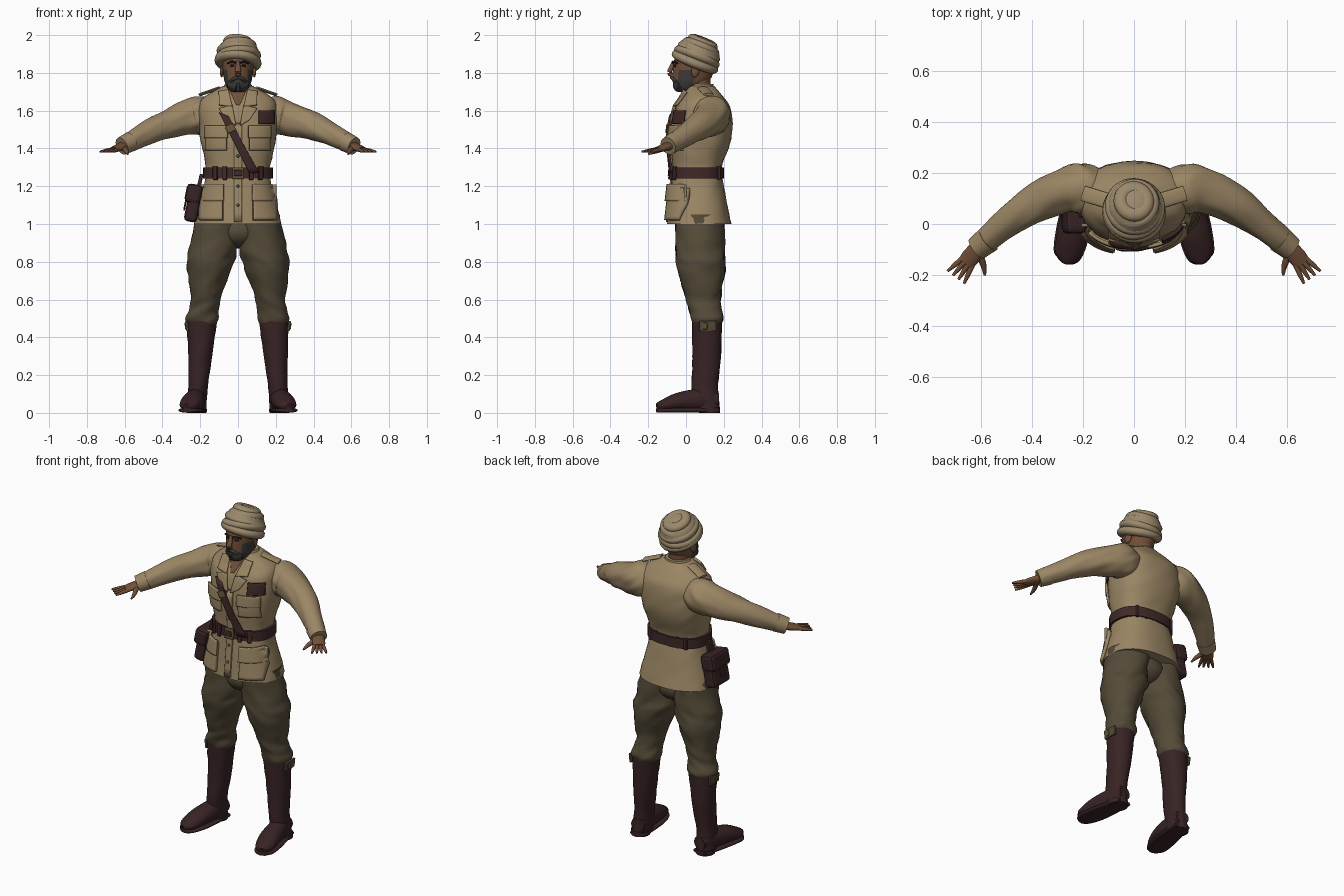
import bpy, bmesh, math
from mathutils import Vector, noise

cube = bpy.data.objects.get("Cube")
if cube:
    bpy.data.objects.remove(cube, do_unlink=True)


def material(name, *colour):
    m = bpy.data.materials.new(name)
    m.use_nodes = True
    m.diffuse_color = (*colour, 1)
    shader = next(node for node in m.node_tree.nodes if node.type == "BSDF_PRINCIPLED")
    shader.inputs["Base Color"].default_value = (*colour, 1)
    return m


KHAKI = material("khaki cloth", .33, .24, .13)
TURBAN = material("turban cloth", .33, .25, .15)
OLIVE = material("olive trousers", .09, .07, .04)
BOOT = material("maroon boot leather", .04, .017, .018)
BELT = material("brown belt leather", .05, .022, .021)
SKIN = material("brown skin", .17, .08, .04)
BEARD = material("grey beard", .05, .046, .044)
DARK = material("dark hair", .015, .01, .01)
BRASS = material("dull brass", .13, .09, .04)
SIDES = 40


def finish(bm, name, mat):
    bmesh.ops.recalc_face_normals(bm, faces=bm.faces)
    mesh = bpy.data.meshes.new(name)
    bm.to_mesh(mesh)
    bm.free()
    mesh.materials.append(mat)
    mesh.shade_smooth()
    mesh.set_sharp_from_angle(angle=math.radians(50))
    ob = bpy.data.objects.new(name, mesh)
    bpy.context.collection.objects.link(ob)
    return ob


def spline(points, steps=6):
    """Catmull-Rom through tuples of any length."""
    out = []
    last = len(points) - 1
    for i in range(last):
        quad = (points[max(i - 1, 0)], points[i], points[i + 1], points[min(i + 2, last)])
        for k in range(steps):
            t = k / steps
            out.append(tuple(b + t / 2 * (c - a + t * (2 * a - 5 * b + 4 * c - d + t * (3 * (b - c) + d - a)))
                             for a, b, c, d in zip(*quad)))
    return out + [points[last]]


def rounded(value, power):
    return math.copysign(abs(value) ** (2 / power), value)


def sweep(name, points, mat, side=1, upright=False, power=2, fold=0):
    """Skin ellipses (x, y, z, half width, optional half height) along a path."""
    rows = spline([(p[0] * side, *p[1:4], p[-1]) for p in points])
    bm = bmesh.new()
    rings = []
    for i, (x, y, z, width, height) in enumerate(rows):
        u, v = Vector((1, 0, 0)), Vector((0, 1, 0))
        if not upright:
            after, before = rows[min(i + 1, len(rows) - 1)], rows[max(i - 1, 0)]
            along = Vector(after[:3]) - Vector(before[:3])
            u = along.cross(Vector((0, 0, 1))).normalized()
            v = u.cross(along).normalized()
        ring = []
        for k in range(SIDES):
            angle = math.tau * k / SIDES
            offset = u * width * rounded(math.cos(angle), power) + v * height * rounded(math.sin(angle), power)
            p = Vector((x, y, z)) + offset
            crease = noise.noise(Vector((p.x * 9, p.y * 9, p.z * 22 + p.x * 14 * side)))
            ring.append(bm.verts.new(p + offset * fold * crease))
        rings.append(ring)
    for low, high in zip(rings, rings[1:]):
        for k in range(SIDES):
            n = (k + 1) % SIDES
            bm.faces.new((low[k], low[n], high[n], high[k]))
    bm.faces.new(rings[0])
    bm.faces.new(rings[-1])
    return finish(bm, name, mat)


def column(name, rings, mat, **options):
    """Upright sweep on the centre line from (y, z, half width, half depth)."""
    return sweep(name, [(0, *ring) for ring in rings], mat, upright=True, **options)


def box(name, location, size, mat, rotation=(0, 0, 0), bevel=.005):
    bpy.ops.mesh.primitive_cube_add(size=1, location=location, rotation=rotation)
    ob = bpy.context.object
    ob.name = name
    ob.scale = size
    bpy.ops.object.transform_apply(location=False, rotation=False, scale=True)
    ob.data.materials.append(mat)
    soft = ob.modifiers.new("soft edges", "BEVEL")
    soft.width, soft.segments = bevel, 2


def ball(name, location, size, mat, rotation=(0, 0, 0)):
    bpy.ops.mesh.primitive_uv_sphere_add(segments=24, ring_count=12, radius=1, location=location, rotation=rotation)
    ob = bpy.context.object
    ob.name = name
    ob.scale = size
    ob.data.materials.append(mat)
    ob.data.shade_smooth()


# Jacket body, from hem to neck
JACKET = [(.07, 1, .23, .17), (.06, 1.2, .18, .14), (.06, 1.3, .17, .13), (.08, 1.45, .2, .16),
          (.09, 1.6, .21, .15), (.09, 1.67, .18, .11), (.08, 1.73, .08, .07)]
BOXY = 2.4
column("jacket", JACKET, KHAKI, power=BOXY, fold=.03)
OUTLINE = spline(JACKET)


def front_y(x, z):
    """Depth of the jacket front at a given point."""
    for low, high in zip(OUTLINE, OUTLINE[1:]):
        if z <= high[1]:
            break
    t = min((z - low[1]) / (high[1] - low[1]), 1)
    y, _, width, depth = (a + t * (b - a) for a, b in zip(low, high))
    return y - depth * (1 - min(abs(x) / width, .98) ** BOXY) ** (1 / BOXY)


def patch(name, corners, mat, lift=0, thick=.012, side=1, cells=10):
    """Plate that follows the jacket front, from four (x, z) corners."""
    a, b, c, d = (Vector(corner) for corner in corners)
    bm = bmesh.new()
    grid = []
    for i in range(cells + 1):
        start, end = a.lerp(d, i / cells), b.lerp(c, i / cells)
        row = [start.lerp(end, j / cells) for j in range(cells + 1)]
        grid.append([bm.verts.new((p.x * side, front_y(p.x, p.y) - lift - thick / 2, p.y)) for p in row])
    for low, high in zip(grid, grid[1:]):
        for j in range(cells):
            bm.faces.new((low[j], low[j + 1], high[j + 1], high[j]))
    ob = finish(bm, name, mat)
    shell = ob.modifiers.new("thickness", "SOLIDIFY")
    shell.thickness, shell.offset = thick, 0


def rect(left, right, bottom, top):
    return [(left, bottom), (right, bottom), (right, top), (left, top)]


def pocket(name, left, right, bottom, top, side, puff):
    fold_line = top - (top - bottom) * .4
    patch(name, rect(left, right, bottom, top), KHAKI, 0, puff, side)
    patch(name + "_flap", rect(left - .005, right + .005, fold_line, top + .02), KHAKI, puff - .006, .014, side)


# Open neck, placket and buttons
patch("shirt_front", [(-.01, 1.53), (.01, 1.53), (.06, 1.7), (-.06, 1.7)], KHAKI, .002, .006)
patch("open_throat", [(-.01, 1.63), (.01, 1.63), (.04, 1.7), (-.04, 1.7)], SKIN, .006, .006)
patch("placket", rect(-.02, .02, 1.01, 1.53), KHAKI, 0, .008)
for z in (1.1, 1.2, 1.36, 1.44):
    ball("button", (0, front_y(0, z) - .01, z), (.008, .006, .008), BRASS)
column("neck_collar", [(.075, 1.69, .1, .08), (.08, 1.74, .07, .065)], KHAKI)

# Belt with buckle and keepers, cross strap and chest badge
column("belt", [(.06, z, .185, .14) for z in (1.24, 1.3)], BELT, power=BOXY)
patch("belt_buckle", rect(-.03, .03, 1.24, 1.3), BRASS, .012, .008)
patch("buckle_centre", rect(-.02, .02, 1.255, 1.285), BELT, .018, .006)
for x in (-.12, -.07, .07, .12):
    patch("belt_keeper", rect(x - .01, x + .01, 1.235, 1.305), BELT, .01)
    box("back_belt_keeper", (x, .19 - abs(x) / 7, 1.27), (.02, .02, .07), BELT)
patch("cross_strap", [(.06, 1.27), (.11, 1.27), (-.05, 1.57), (-.1, 1.59)], BELT, .014)
patch("strap_buckle", [(-.05, 1.48), (-.01, 1.5), (-.03, 1.53), (-.07, 1.51)], BRASS, .024, .007)
patch("chest_badge", rect(.11, .19, 1.53, 1.6), BELT, .008)

# Hip pouch, tilted outward at the bottom
TILT = (0, .2, 0)
box("pouch", (-.235, .05, 1.11), (.07, .16, .2), BOOT, TILT, .02)
box("pouch_flap", (-.235, .05, 1.16), (.085, .175, .1), BOOT, TILT, .02)
box("pouch_tab", (-.28, .05, 1.1), (.01, .03, .06), BELT, TILT)
box("pouch_hanger", (-.2, .05, 1.23), (.02, .05, .07), BELT, TILT)

# Parts that repeat on both sides
FOOT = [(.21, .17, .07, .04), (.22, .1, .07, .05, .06), (.24, -.03, .06, .06, .05),
        (.26, -.12, .04, .05, .03), (.27, -.15, .03, .02)]
SOLE = [(x, y, .014, width + .006, .012) for x, y, _, width, *_ in FOOT]
across, along = Vector((.8, .6, 0)), Vector((.6, -.8, -.15))
knuckles = Vector((.65, -.145, 1.395))

for side, label in ((1, "left_"), (-1, "right_")):
    # Jacket details
    patch(label + "collar", [(.03, 1.62), (.1, 1.63), (.1, 1.7), (.05, 1.71)], KHAKI, .006, .014, side)
    patch(label + "lapel", [(.01, 1.52), (.06, 1.55), (.1, 1.61), (.03, 1.63)], KHAKI, .004, .014, side)
    pocket(label + "chest_pocket", .06, .17, 1.39, 1.5, side, .014)
    pocket(label + "skirt_pocket", .08, .2, 1.02, 1.19, side, .024)
    sweep(label + "shoulder_strap", [(.1, .09, 1.72, .03, .008), (.2, .12, 1.685, .03, .008)], KHAKI, side)

    # Arm and hand
    sweep(label + "sleeve", [(.13, .12, 1.58, .08), (.2, .135, 1.575, .1), (.27, .13, 1.56, .09),
                             (.42, .06, 1.51, .07), (.61, -.09, 1.415, .045)], KHAKI, side, fold=.11)
    sweep(label + "cuff", [(.57, -.06, 1.435, .053), (.615, -.095, 1.413, .048)], KHAKI, side)
    sweep(label + "palm", [(.59, -.07, 1.42, .03, .025), (.64, -.13, 1.4, .036, .018),
                           (.66, -.155, 1.395, .03, .012)], SKIN, side)
    for i in range(4):
        spread = across * (i - 1.5)
        base = knuckles + spread * .015
        tip = base + along * .08 + spread * .012
        path = [(*base.lerp(tip, t), .011 - t * t * .006) for t in (-.1, .5, 1)]
        sweep(f"{label}finger_{i}", path, SKIN, side)
    sweep(label + "thumb", [(.61, -.11, 1.405, .016), (.59, -.16, 1.385, .012), (.584, -.2, 1.37, .005)], SKIN, side)

    # Baggy trouser leg gathered over the boot
    sweep(label + "trouser_leg", [(.11, .07, 1.05, .11, .13), (.13, .075, .87, .126, .13), (.15, .08, .78, .12, .13),
                                  (.17, .09, .62, .083, .096), (.18, .1, .55, .08, .085), (.19, .11, .5, .087),
                                  (.19, .11, .47, .075)], OLIVE, side, True, fold=.1)
    box(label + "knee_tab", (.27 * side, .115, .46), (.014, .09, .055), OLIVE, (0, .12 * side, 0))
    box(label + "knee_buckle", (.277 * side, .1, .46), (.009, .025, .035), BRASS, (0, .12 * side, 0), .003)

    # Tall boot
    sweep(label + "boot_shaft", [(.19, .11, .49, .08), (.2, .11, .3, .063, .075), (.21, .1, .15, .052, .07),
                                 (.22, .11, .02, .052, .068)], BOOT, side, True, fold=.05)
    sweep(label + "boot_foot", FOOT, BOOT, side)
    sweep(label + "boot_sole", SOLE, BOOT, side, power=3)
    sweep(label + "boot_heel", [(.22, .125, z, .053, .056) for z in (0, .03)], BOOT, side, True)

    # Face details
    ball(label + "eye", (.03 * side, -.058, 1.838), (.014, .007, .007), DARK, (0, 0, side / 3))
    sweep(label + "eyebrow", [(.01, -.071, 1.853, .005), (.033, -.063, 1.859, .006), (.056, -.044, 1.85, .004)],
          DARK, side)
    sweep(label + "moustache", [(0, -.076, 1.777, .009), (.02, -.07, 1.77, .01), (.042, -.05, 1.755, .006)],
          BEARD, side)
    sweep(label + "beard_chin", [(0, -.048, 1.732, .024, .032), (.045, -.025, 1.745, .02, .026)], BEARD, side)
    ball(label + "ear", (.085 * side, .05, 1.81), (.01, .022, .034), SKIN, (-.2, 0, side / 4))

ball("trouser_seat", (0, .075, .96), (.13, .12, .09), OLIVE)

# Neck and head, with the beard chosen by height and side
column("neck", [(.065, 1.6, .06), (.06, 1.8, .06, .07)], SKIN)
head = column("head", [(-.01, 1.7, .03, .036), (0, 1.715, .053, .056), (.022, 1.75, .07, .092),
                       (.035, 1.79, .077, .106), (.05, 1.87, .084, .112), (.06, 1.93, .07, .09)], SKIN)
head.data.materials.append(BEARD)
for face in head.data.polygons:
    x, y, z = face.center
    sideburn = abs(x) > .052 and z < 1.82 and y > -.045
    if y < .04 and (z < 1.762 or sideburn):
        face.material_index = 1
sweep("nose", [(0, -.062, 1.86, .009, .012), (0, -.087, 1.805, .017, .013), (0, -.076, 1.787, .014, .01)], SKIN)

# Turban: tilted dome with wrapped folds
LEAN = -.38
ball("turban_dome", (0, .066, 1.905), (.108, .115, .088), TURBAN, (LEAN, 0, 0))
for i in range(5):
    t = i / 4
    height = t * .11 - .05
    centre = (0, .066 - height * math.sin(LEAN), 1.905 + height * math.cos(LEAN))
    bpy.ops.mesh.primitive_torus_add(major_segments=SIDES, minor_segments=14, major_radius=.095 - t * t * .045,
                                     minor_radius=.03, location=centre, rotation=(LEAN, (-1) ** i * .09, 0))
    wrap = bpy.context.object
    wrap.name = f"turban_fold_{i}"
    wrap.scale = (1, 1.05, .85)
    wrap.data.materials.append(TURBAN)
    wrap.data.shade_smooth()
